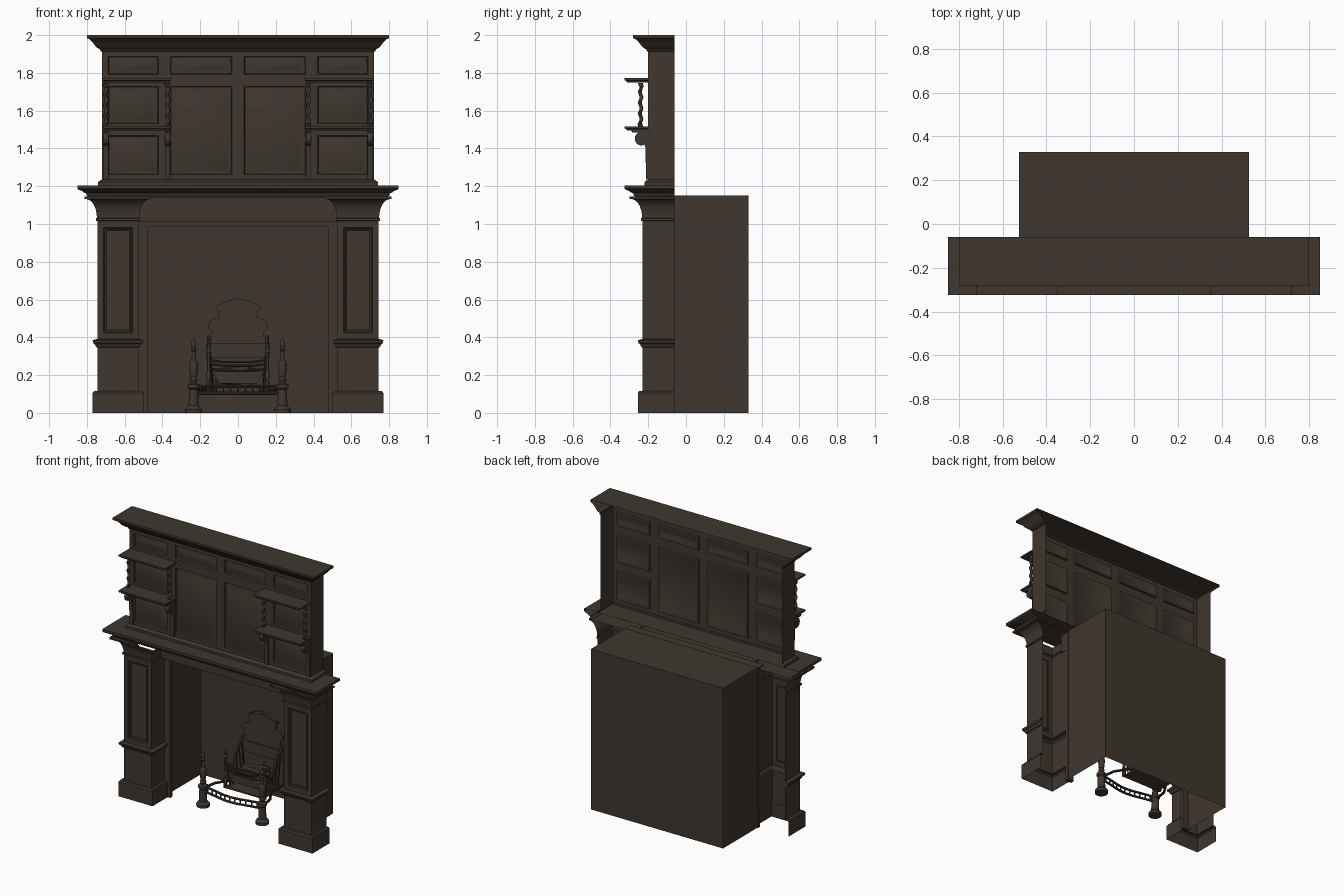
import bpy, math, random
from mathutils import Vector

if "Cube" in bpy.data.objects:
    bpy.data.objects.remove(bpy.data.objects["Cube"])

random.seed(4)
wood = bpy.data.materials.new("dark brown")
wood.diffuse_color = (0.050, 0.038, 0.029, 1)
wood.use_nodes = True
wood.node_tree.nodes["Principled BSDF"].inputs["Base Color"].default_value = wood.diffuse_color


def finish(name, me):
    me.shade_smooth()
    me.set_sharp_from_angle(angle=math.radians(30))
    me.materials.clear()
    me.materials.append(wood)
    ob = bpy.data.objects.new(name, me)
    bpy.context.collection.objects.link(ob)
    return ob


def mesh(name, verts, faces):
    me = bpy.data.meshes.new(name)
    me.from_pydata(verts, [], faces)
    me.update()
    return finish(name, me)


# moulding swept round the left, front and right of a block; back left open
def surround(name, cx, hx, yf, yb, profile, top=False, bottom=False):
    v, f = [], []
    for o, z in profile:
        v += [(cx - hx - o, yb, z), (cx - hx - o, yf - o, z), (cx + hx + o, yf - o, z), (cx + hx + o, yb, z)]
    n = len(profile)
    for i in range(n - 1):
        for j in range(3):
            a = i * 4 + j
            f.append((a, a + 1, a + 5, a + 4))
    if top:
        f.append(tuple(range(n * 4 - 4, n * 4)))
    if bottom:
        f.append((3, 2, 1, 0))
    return mesh(name, v, f)


# wall tile with a recessed moulding and raised field: rings of (inset, depth)
def panel(name, x0, x1, z0, z1, y, rings):
    v, f = [], []
    for i, d in [(0, 0)] + rings:
        v += [(x0 + i, y + d, z0 + i), (x1 - i, y + d, z0 + i), (x1 - i, y + d, z1 - i), (x0 + i, y + d, z1 - i)]
    for k in range(len(rings)):
        for j in range(4):
            a, b = k * 4 + j, k * 4 + (j + 1) % 4
            f.append((a, b, b + 4, a + 4))
    n = len(v)
    f.append((n - 4, n - 3, n - 2, n - 1))
    return mesh(name, v, f)


# flat outline extruded along x or y
def prism(name, pts, axis, a, b):
    put = (lambda p, t: (t, p[0], p[1])) if axis == "x" else (lambda p, t: (p[0], t, p[1]))
    n = len(pts)
    v = [put(p, a) for p in pts] + [put(p, b) for p in pts]
    f = [tuple(range(n)), tuple(range(2 * n - 1, n - 1, -1))]
    f += [(i, n + i, n + (i + 1) % n, (i + 1) % n) for i in range(n)]
    return mesh(name, v, f)


def box(name, x0, x1, y0, y1, z0, z1):
    return prism(name, [(x0, z0), (x1, z0), (x1, z1), (x0, z1)], "y", y0, y1)


# turned part, optionally with its centre spiralling
def lathe(name, x, y, profile, seg=16, twist=0):
    v, f = [], []
    for r, z in profile:
        ox, oy = twist * math.cos(z * 110), twist * math.sin(z * 110)
        v += [(x + ox + r * math.cos(t), y + oy + r * math.sin(t), z)
              for t in (2 * math.pi * k / seg for k in range(seg))]
    n = len(profile)
    for i in range(n - 1):
        for k in range(seg):
            a, b = i * seg + k, i * seg + (k + 1) % seg
            f.append((a, b, b + seg, a + seg))
    f += [tuple(range(seg - 1, -1, -1)), tuple(range((n - 1) * seg, n * seg))]
    return mesh(name, v, f)


def tube(name, pts, r):
    cu = bpy.data.curves.new(name, "CURVE")
    cu.dimensions = "3D"
    cu.bevel_depth, cu.bevel_resolution, cu.use_fill_caps = r, 2, True
    sp = cu.splines.new("POLY")
    sp.points.add(len(pts) - 1)
    for p, q in zip(sp.points, pts):
        p.co = (*q, 1)
    tmp = bpy.data.objects.new("tmp", cu)
    me = bpy.data.meshes.new_from_object(tmp)
    bpy.data.objects.remove(tmp)
    return finish(name, me)


# firebox: open front and floor
mesh("firebox", [(x, y, z) for x in (-.525, .525) for y in (-.06, .33) for z in (0, 1.15)],
     [(0, 1, 3, 2), (4, 6, 7, 5), (2, 3, 7, 6), (1, 5, 7, 3)])

# opening frame and frieze
for s in (-1, 1):
    box("opening_jamb", *sorted((s * .48, s * .53)), -.085, -.06, 0, 1.01)
box("opening_head", -.48, .48, -.085, -.06, .985, 1.01)
box("frieze", -.53, .53, -.13, -.06, 1.01, 1.145)

# pilasters
cove = [(0, 1.015), (.008, 1.018), (.008, 1.03), (.002, 1.032)]
cove += [(.002 + .058 * (1 - math.cos(t)), 1.032 + .1 * math.sin(t))
         for t in (k * math.pi / 16 for k in range(1, 9))] + [(.068, 1.132), (.068, 1.145)]
for s in (-1, 1):
    cx = s * .635
    surround("pilaster_plinth", cx, .11, -.23, -.06,
             [(.025, 0), (.025, .105), (.018, .115), (0, .115), (0, .345), (.008, .35), (.012, .362),
              (.022, .37), (.025, .385), (.006, .39), (0, .39)])
    panel("pilaster_front", cx - .11, cx + .11, .39, 1.015, -.23,
          [(.034, 0), (.038, .01), (.045, .01), (.05, .014)])
    for e in (-.11, .11):
        x = cx + e
        mesh("pilaster_side", [(x, -.23, .39), (x, -.06, .39), (x, -.06, 1.015), (x, -.23, 1.015)], [(0, 1, 2, 3)])
    surround("pilaster_capital", cx, .11, -.23, -.06, cove)

# mantel shelf
surround("mantel_shelf", 0, .72, -.195, -.06,
         [(.07, 1.14), (.08, 1.15), (.085, 1.163), (.098, 1.168), (.105, 1.175), (.122, 1.18),
          (.13, 1.187), (.13, 1.205)], True, True)

# overmantel: base trim, panelled wall, sides, cornice
surround("overmantel_base", 0, .72, -.2, -.06, [(.02, 1.205), (.02, 1.222), (.008, 1.232), (0, 1.235)])
rings = [(.032, 0), (.036, .012), (.046, .012), (.062, .003)]
cols = [-.72, -.39, 0, .39, .72]
for i in range(4):
    rows = [1.23, 1.5, 1.76, 1.92] if i in (0, 3) else [1.23, 1.76, 1.92]
    for z0, z1 in zip(rows, rows[1:]):
        panel("overmantel_panel", cols[i], cols[i + 1], z0, z1, -.2, rings)
for x in (-.72, .72):
    mesh("overmantel_side", [(x, -.2, 1.23), (x, -.06, 1.23), (x, -.06, 1.92), (x, -.2, 1.92)], [(0, 1, 2, 3)])
surround("cornice", 0, .72, -.2, -.06,
         [(0, 1.912), (.008, 1.915), (.01, 1.925), (.022, 1.93), (.035, 1.942), (.052, 1.965),
          (.066, 1.978), (.08, 1.984), (.08, 2.0)], True)

# display shelves with spiral posts and scroll brackets
scroll = [(-.2, 1.495), (-.29, 1.495), (-.285, 1.485)]
scroll += [(-.237 - .034 * math.cos(t), 1.452 + .036 * math.sin(t))
           for t in (math.radians(a) for a in range(60, -121, -20))]
scroll += [(-.215, 1.405), (-.214, 1.36), (-.211, 1.235), (-.2, 1.235)]
spiral = [(.013, 1.515), (.013, 1.53), (.008, 1.535)]
spiral += [(.010, 1.54 + k * .0045) for k in range(40)] + [(.008, 1.722), (.013, 1.73), (.013, 1.747)]
for s in (-1, 1):
    for z in (1.495, 1.75):
        surround("display_shelf", s * .535, .165, -.305, -.2,
                 [(.008, z), (.01, z + .008), (.02, z + .01), (.02, z + .022)], True, True)
    for x in (.373, .7):
        lathe("spiral_post", s * x, -.24, spiral, 12, .004)
        prism("scroll_bracket", scroll, "x", s * x - .014, s * x + .014)
        for e in (-.014, .014):
            box("bracket_rosette", s * x + e - .003, s * x + e + .003, -.252, -.222, 1.437, 1.467)

# grate: front standards with urn finials
standard = [(.044, 0), (.045, .018), (.036, .03), (.026, .038), (.025, .125), (.032, .132), (.032, .15), (.015, .157),
            (.022, .175), (.016, .19), (.019, .2), (.024, .255), (.02, .27), (.011, .28), (.009, .325), (.016, .335),
            (.009, .345), (.014, .36), (.012, .375), (.003, .395)]
for s in (-1, 1):
    lathe("grate_standard", s * .235, -.06, standard, 20)
    tube("grate_side_rail", [(s * .235, -.06, .125), (s * .22, .05, .125), (s * .15, .16, .125), (s * .15, .28, .125)], .009)


# serpentine front fender with spindles
def bow(x):
    return -.06 - .035 * (.5 + .5 * math.cos(math.pi * x / .235))


xs = [-.235 + .47 * k / 24 for k in range(25)]
for z in (.104, .14):
    tube("fender_rail", [(x, bow(x), z) for x in xs], .008)
for x in xs[2:-1:2]:
    tube("fender_spindle", [(x, bow(x), .104), (x, bow(x), .14)], .005)

# shaped back plate
half = [(0, .61), (-.06, .592), (-.115, .565), (-.12, .55), (-.105, .54), (-.1, .505), (-.12, .5), (-.145, .492),
        (-.16, .47), (-.158, .448), (-.138, .43), (-.135, .405), (-.155, .39), (-.165, .37), (-.165, .1)]
prism("grate_back_plate", half + [(-x, z) for x, z in reversed(half[1:])], "y", .28, .3)
box("back_plate_band", -.168, .168, .272, .28, .29, .37)
prism("back_plate_pediment", [(-.11, .545), (.11, .545), (.11, .56), (0, .595), (-.11, .56)], "y", .274, .28)

# fire basket: tray, swept sides, front bars, finials and feet
box("ash_tray", -.15, .15, .07, .28, .1, .112)
prism("basket_front", [(-.1, .155), (.1, .155), (.14, .22), (-.14, .22)], "y", .078, .086)
for z in (.235, .26, .28):
    tube("basket_front_bar", [(-.155, .08, z), (-.08, .06, z - .01), (.08, .06, z - .01), (.155, .08, z)], .006)
for s in (-1, 1):
    x = s * .155
    sweep = [(x, .08 + .2 * t, .275 - .06 * math.sin(math.pi * min(1, t * 1.4)) + .13 * t * t)
             for t in (k / 12 for k in range(13))]
    tube("basket_side_rail", sweep, .01)
    for p in sweep[1:-1:2]:
        tube("basket_side_bar", [p, (s * .13, p[1], .11)], .005)
    lathe("basket_post", x, .08, [(.014, .1), (.014, .16), (.008, .17), (.013, .2), (.008, .23), (.008, .3),
                                  (.014, .32), (.008, .335), (.011, .35), (.002, .37)], 12)

# logs
for k in range(6):
    c = Vector((random.uniform(-.03, .03), .12 + .05 * (k % 3), .15 + .05 * (k // 3) + .02))
    d = Vector((random.uniform(.08, .1), random.uniform(-.03, .03), random.uniform(-.015, .015)))
    tube("log", [tuple(c - d), tuple(c + d)], .024)
